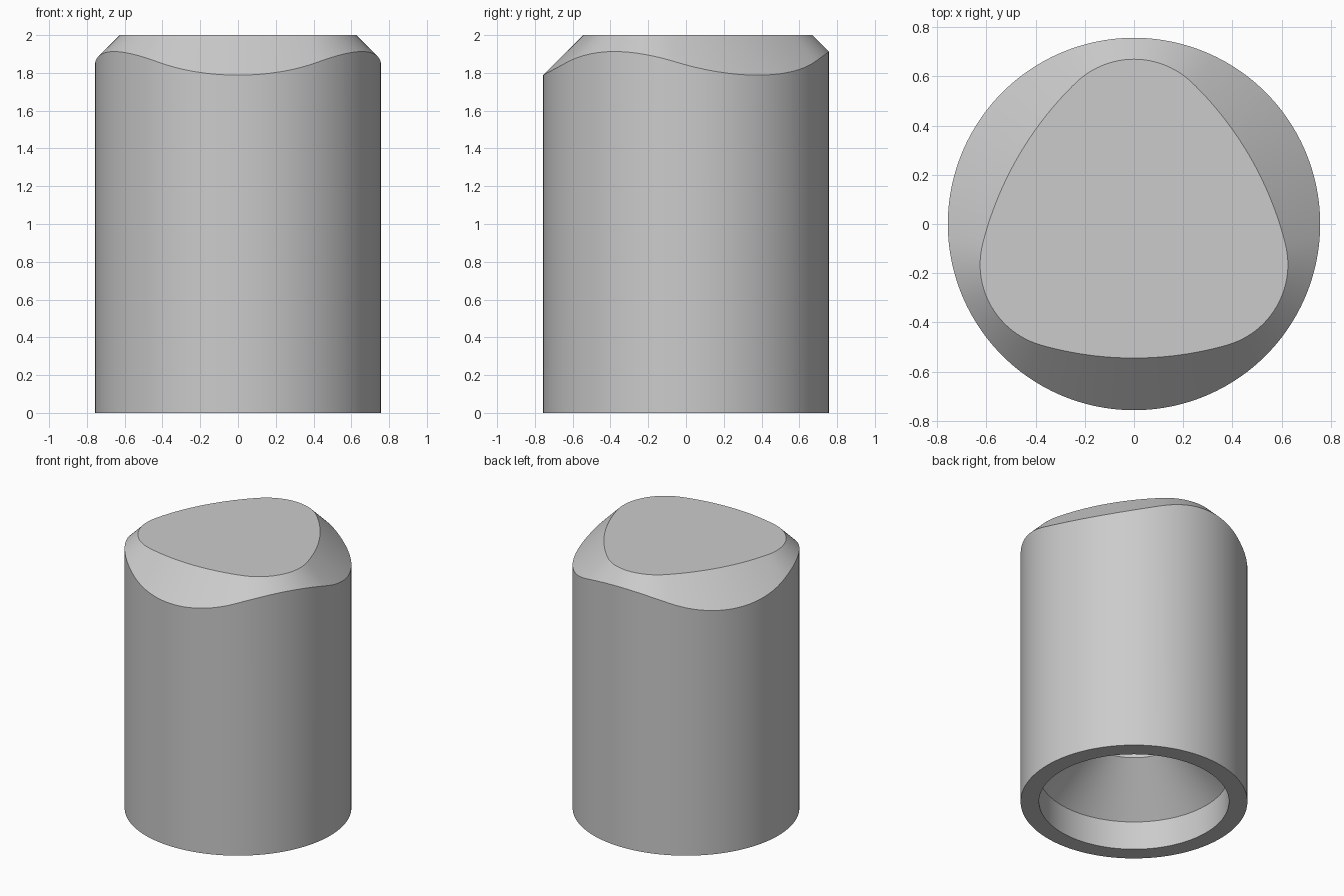
import bpy
import bmesh
from math import radians, sin, cos, tau, pi, asin
from mathutils import Vector

cube = bpy.data.objects.get("Cube")
if cube:
    bpy.data.objects.remove(cube)

SEGMENTS = 192
HEIGHT, RADIUS = 2.0, 0.757
LOBE_DIST, LOBE_R = 0.33, 0.34      # three rounded corners of the top outline
SIDE_DIST = 0.84                    # centres of the three shallow side arcs
SIDE_R = SIDE_DIST + 0.545
SIDE_HALF = asin(LOBE_DIST * sin(pi / 3) / (SIDE_R - LOBE_R))


def polar(r, a):
    return Vector((r * cos(a), r * sin(a)))


def top_point(p, a):
    """Nearest point on the three-lobed top outline to a rim point."""
    side = radians(30) + round((a - radians(30)) / (tau / 3)) * tau / 3
    centre, r = polar(-SIDE_DIST, side), SIDE_R
    if abs((p - centre).angle_signed(polar(1, side))) > SIDE_HALF:
        lobe = radians(90) + round((a - radians(90)) / (tau / 3)) * tau / 3
        centre, r = polar(LOBE_DIST, lobe), LOBE_R
    return centre + (p - centre).normalized() * r


angles = [tau * i / SEGMENTS for i in range(SEGMENTS)]
bm = bmesh.new()


def circle(r, z):
    return [bm.verts.new((*polar(r, a), z)) for a in angles]


def bridge(lower, upper):
    for i in range(SEGMENTS):
        j = (i + 1) % SEGMENTS
        bm.faces.new((lower[i], lower[j], upper[j], upper[i]))


# Stepped bore: closed end, narrow bore, 45 degree cone, wide mouth
bore = [circle(r, z) for r, z in ((0.32, 1.6), (0.32, 0.524), (0.634, 0.21), (0.634, 0))]
bm.faces.new(bore[0])

# Outer wall rises to a wavy edge where the 45 degree chamfer meets it
base = circle(RADIUS, 0)
wavy, top = [], []
for a in angles:
    p = polar(RADIUS, a)
    q = top_point(p, a)
    wavy.append(bm.verts.new((*p, HEIGHT - (p - q).length)))
    top.append(bm.verts.new((*q, HEIGHT)))

rings = bore + [base, wavy, top]
for lower, upper in zip(rings, rings[1:]):
    bridge(lower, upper)
bm.faces.new(top)
bmesh.ops.recalc_face_normals(bm, faces=bm.faces)

mesh = bpy.data.meshes.new("hollow_plug")
bm.to_mesh(mesh)
bm.free()
plug = bpy.data.objects.new("hollow_plug", mesh)
bpy.context.collection.objects.link(plug)

# Plain grey
grey = bpy.data.materials.new("plain_grey")
grey.use_nodes = True
colour = (0.6, 0.6, 0.6, 1)
grey.diffuse_color = colour
grey.node_tree.nodes["Principled BSDF"].inputs["Base Color"].default_value = colour
mesh.materials.append(grey)

bpy.ops.object.select_all(action='DESELECT')
plug.select_set(True)
bpy.context.view_layer.objects.active = plug
bpy.ops.object.shade_smooth_by_angle(angle=radians(25))
